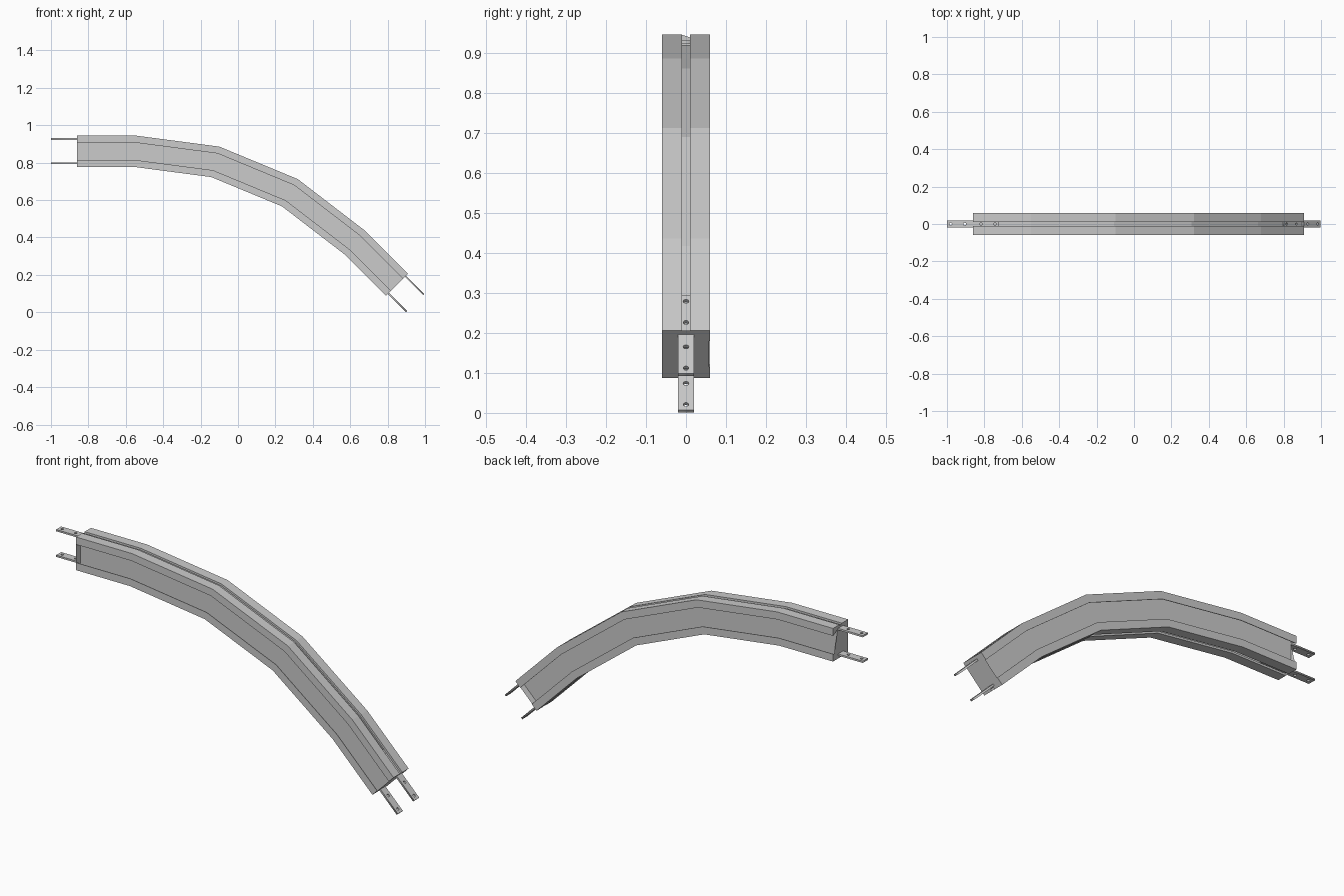
import bpy, bmesh, math
from mathutils import Vector, Matrix

if "Cube" in bpy.data.objects:
    bpy.data.objects.remove(bpy.data.objects["Cube"])

H = 0.0835       # half height of the beam
OUT = 0.138      # how far the joining strips stick out

# Path of the top edge: straight, three 15 degree facets, straight
legs = [(0.0, 0.312), (7.5, 0.454), (22.5, 0.454), (37.5, 0.454), (45.0, 0.325)]
miters = [0, 0, 0, 0, 0, 0]
pts = [Vector((-0.862, 0, 0.945))]
for ang, length in legs:
    a = math.radians(ang)
    pts.append(pts[-1] + length * Vector((math.cos(a), 0, -math.sin(a))))
angles = [legs[0][0]] + [l[0] for l in legs] + [legs[-1][0]]

# Beam cross-section: one quarter (side, height), mirrored into a full loop
quarter = [(0.021, 0.058), (0.021, 0.073), (0.010, 0.073), (0.010, H), (0.060, H),
           (0.060, 0.046), (0.057, 0.046), (0.057, 0.0795), (0.024, 0.0795)]
half = quarter + [(y, -h) for y, h in reversed(quarter)]
profile = half + [(-y, h) for y, h in reversed(half)]

# Sweep the section along the path with mitred corners
bm = bmesh.new()
rings = []
for i, p in enumerate(pts):
    a0, a1 = math.radians(angles[i]), math.radians(angles[i + 1])
    mid, stretch = (a0 + a1) / 2, 1 / math.cos((a1 - a0) / 2)
    up = Vector((math.sin(mid), 0, math.cos(mid))) * stretch
    rings.append([bm.verts.new(p + up * (h - H) + Vector((0, y, 0))) for y, h in profile])
n = len(profile)
for r0, r1 in zip(rings, rings[1:]):
    for k in range(n):
        bm.faces.new((r0[k], r0[(k + 1) % n], r1[(k + 1) % n], r1[k]))
caps = [bm.faces.new(rings[0]), bm.faces.new(rings[-1])]
bmesh.ops.triangulate(bm, faces=caps)
bmesh.ops.recalc_face_normals(bm, faces=bm.faces)
mesh = bpy.data.meshes.new("curved_beam")
bm.to_mesh(mesh)
bm.free()
bpy.context.collection.objects.link(bpy.data.objects.new("curved_beam", mesh))


def add_loop(curve, coords):
    s = curve.splines.new('POLY')
    s.points.add(len(coords) - 1)
    for pt, (x, y) in zip(s.points, coords):
        pt.co = (x, y, 0, 1)
    s.use_cyclic_u = True


def joining_strip(name, end, ang, sign, offset):
    """Flat strip with four bolt holes, half inside the slot of the beam."""
    c = bpy.data.curves.new(name, 'CURVE')
    c.dimensions = '2D'
    c.fill_mode = 'BOTH'
    c.extrude = 0.0045
    add_loop(c, [(-OUT, -0.02), (OUT, -0.02), (OUT, 0.02), (-OUT, 0.02)])
    for x in (-0.118, -0.043, 0.043, 0.118):
        add_loop(c, [(x + 0.007 * math.cos(t * math.pi / 6), 0.007 * math.sin(t * math.pi / 6))
                     for t in range(12)])
    ob = bpy.data.objects.new(name, c)
    bpy.context.collection.objects.link(ob)
    a = math.radians(ang)
    up = Vector((math.sin(a), 0, math.cos(a)))
    ob.matrix_world = Matrix.Translation(end + up * (offset - H)) @ Matrix.Rotation(a, 4, 'Y')
    bpy.ops.object.select_all(action='DESELECT')
    ob.select_set(True)
    bpy.context.view_layer.objects.active = ob
    bpy.ops.object.convert(target='MESH')


# Upper and lower joining strips at both ends
for level, off in (("upper", 0.0645), ("lower", -0.0645)):
    joining_strip(level + "_strip_left", pts[0], 0, -1, off)
    joining_strip(level + "_strip_right", pts[-1], 45, 1, off)
